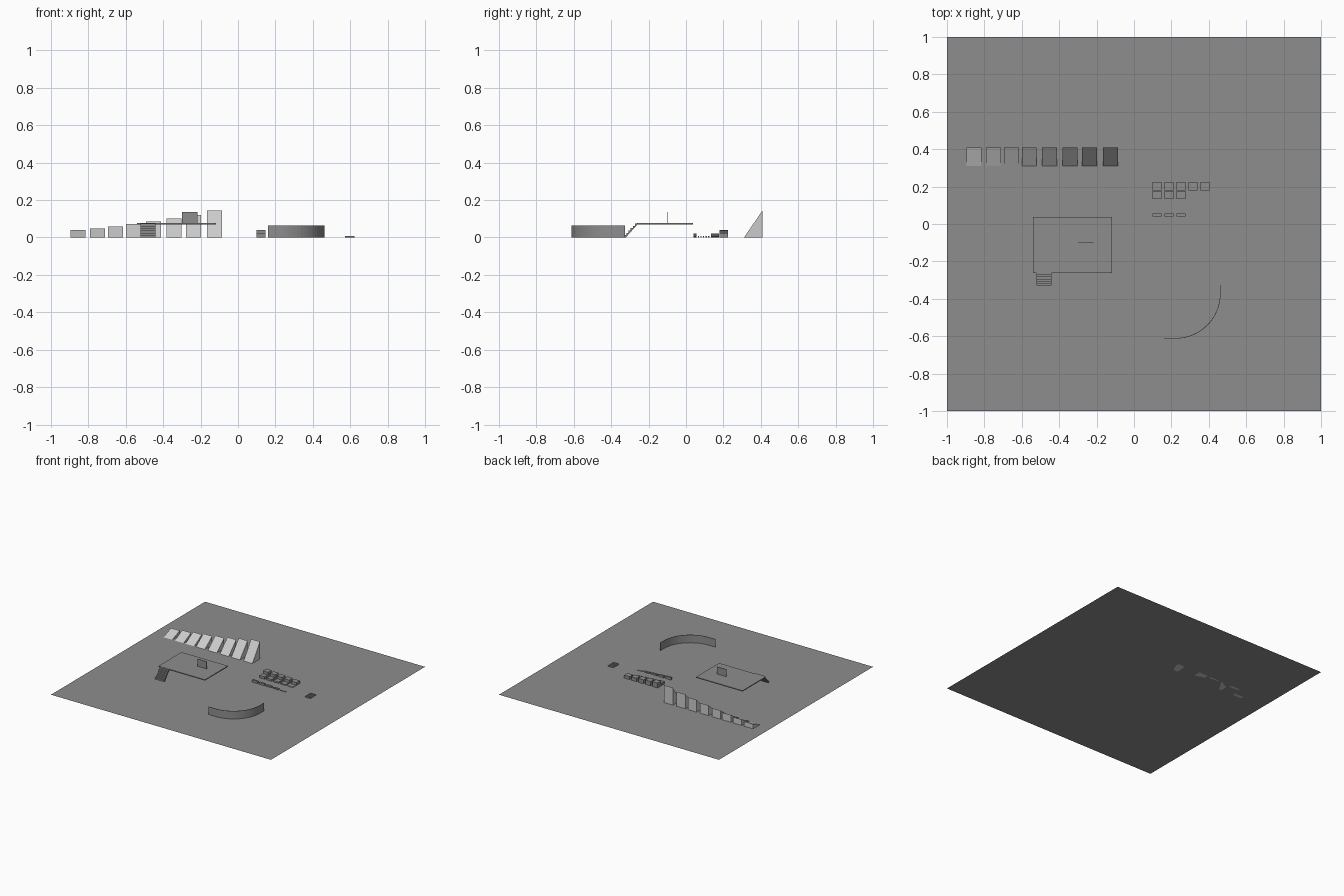
import bpy, math
from mathutils import Vector

if "Cube" in bpy.data.objects:
    bpy.data.objects.remove(bpy.data.objects["Cube"])


def material(name, v):
    m = bpy.data.materials.new(name)
    m.diffuse_color = (v, v, v, 1)
    m.use_nodes = True
    m.node_tree.nodes["Principled BSDF"].inputs["Base Color"].default_value = m.diffuse_color
    return m


MID = material("mid_grey", 0.27)
LIGHT = material("light_grey", 0.6)


def mesh_object(name, verts, faces, mat):
    me = bpy.data.meshes.new(name)
    me.from_pydata(verts, [], faces)
    me.materials.append(mat)
    ob = bpy.data.objects.new(name, me)
    bpy.context.collection.objects.link(ob)
    return ob


def prism(name, loop_a, loop_b, mat):
    """Closed solid between two matching outlines."""
    n = len(loop_a)
    faces = [tuple(range(n))[::-1], tuple(range(n, 2 * n))]
    faces += [(i, (i + 1) % n, (i + 1) % n + n, i + n) for i in range(n)]
    return mesh_object(name, loop_a + loop_b, faces, mat)


def box(name, x0, x1, y0, y1, z0, z1, mat=MID):
    base = [(x0, y0), (x1, y0), (x1, y1), (x0, y1)]
    return prism(name, [(x, y, z0) for x, y in base],
                 [(x, y, z1) for x, y in base], mat)


def side_profile(name, pts, x0, x1, mat):
    """Extrude a (y, z) outline along x."""
    return prism(name, [(x0, y, z) for y, z in pts],
                 [(x1, y, z) for y, z in pts], mat)


# floor
mesh_object("floor", [(-1, -1, 0), (1, -1, 0), (1, 1, 0), (-1, 1, 0)],
            [(0, 1, 2, 3)], MID)

# row of ramps, each five degrees steeper
for i, x in enumerate([-.895, -.792, -.695, -.6, -.491, -.382, -.279, -.166]):
    h = 0.098 * math.tan(math.radians(20 + 5 * i)) + 0.003
    side_profile(f"ramp_{i + 1}", [(.31, 0), (.408, 0), (.408, h)],
                 x, x + .08, LIGHT)

# raised deck with thin upright panels on top
box("deck", -.54, -.117, -.262, .037, .07, .077)
for i in range(4):
    x = -.30 + i * .021
    box(f"deck_panel_{i + 1}", x, x + .021, -.0985, -.0955, .077, .137)

# open staircase up to the deck: zigzag profile with a sloped underside
n = 6
y0, dy, dz = -.33, .068 / n, .075 / n
pts = []
for i in range(n):
    pts += [(y0 + i * dy, i * dz), (y0 + i * dy, (i + 1) * dz)]
pts += [(y0 + n * dy, n * dz), (y0 + n * dy, n * dz - .008), (y0 + .008, 0)]
side_profile("stairs", pts[::-1], -.522, -.44, MID)

# step blocks: rows that get lower towards +x
rows = [("tall_block", .18, .225, .040, .004),
        ("low_block", .135, .176, .020, .004),
        ("thin_block", .040, .055, .020, .004)]
for name, ya, yb, h, drop in rows:
    for i in range(5):
        x = .10 + i * .064
        box(f"{name}_{i + 1}", x, x + .048, ya, yb, 0, h - i * drop)

# low bumps
for i in range(6):
    y = .05 + i * .0135
    box(f"bump_{i + 1}", .573, .622, y, y + .007, 0, .007)

# curved wall: straight, quarter circle, straight
c, r = Vector((.222, -.372)), .241
path = [(.16, c.y - r)]
path += [(c.x + r * math.sin(a), c.y - r * math.cos(a))
         for a in (math.radians(90) * k / 16 for k in range(17))]
path += [(c.x + r, -.325)]
t = .003
inner = [(.16, c.y - r + t)]
inner += [(c.x + (r - t) * math.sin(a), c.y - (r - t) * math.cos(a))
          for a in (math.radians(90) * k / 16 for k in range(17))]
inner += [(c.x + r - t, -.325)]
outline = path + inner[::-1]
prism("curved_wall", [(x, y, 0) for x, y in outline],
      [(x, y, .065) for x, y in outline], MID)
